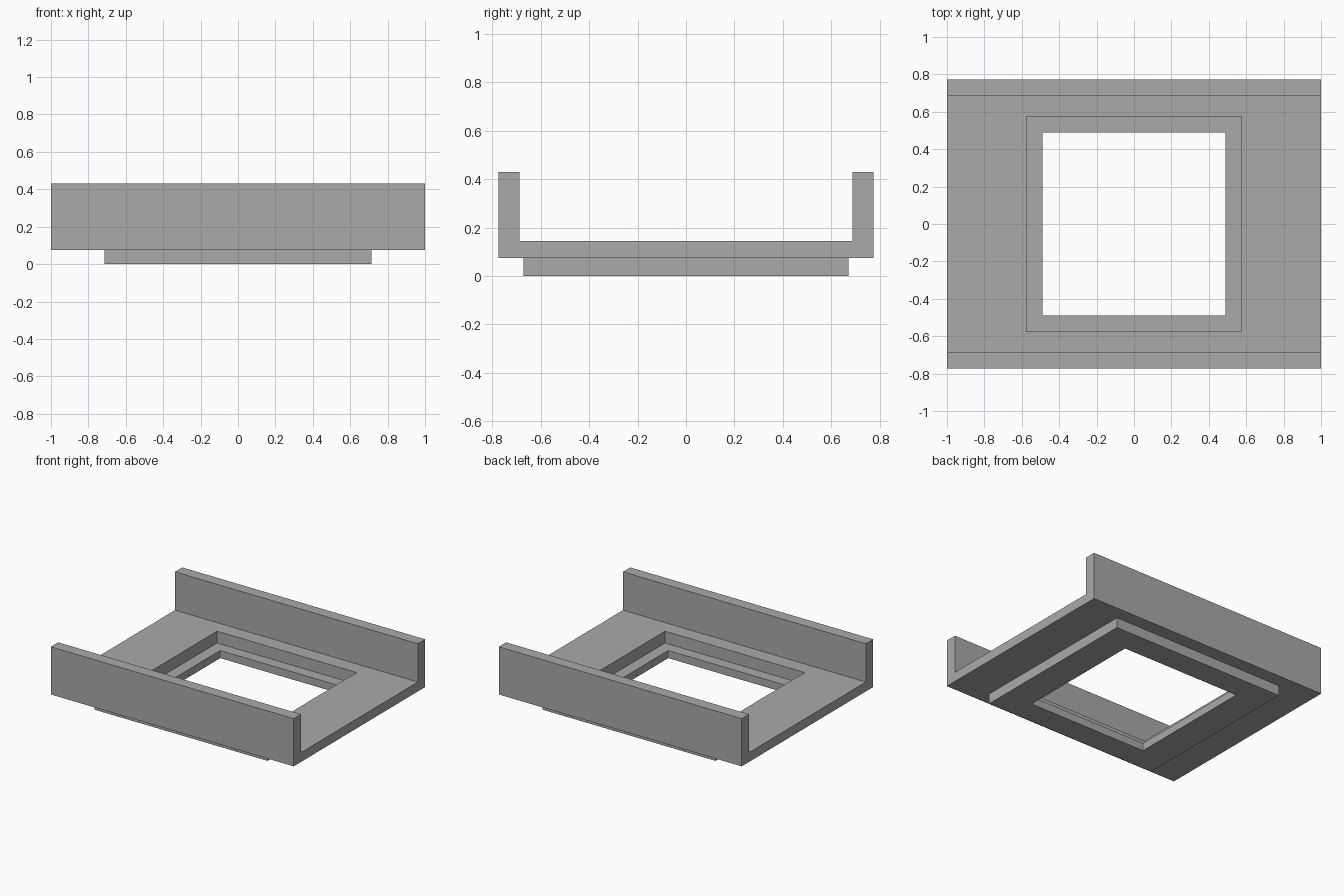
import bpy
import bmesh

cube = bpy.data.objects.get("Cube")
if cube:
    bpy.data.objects.remove(cube, do_unlink=True)

LENGTH, HALF_DEPTH, HEIGHT = 2.0, 0.773, 0.43
FLOOR_BOTTOM, FLOOR_TOP, WALL_INNER = 0.075, 0.145, 0.687
LEDGE = 0.057

grey = bpy.data.materials.new("plain grey")
grey.use_nodes = True
colour = (0.4, 0.4, 0.4, 1)
grey.diffuse_color = colour
grey.node_tree.nodes["Principled BSDF"].inputs["Base Color"].default_value = colour


def prism(name, profile, length):
    """Extrude a (y, z) outline along x, centred on x = 0."""
    bm = bmesh.new()
    face = bm.faces.new([bm.verts.new((-length / 2, y, z)) for y, z in profile])
    extruded = bmesh.ops.extrude_face_region(bm, geom=[face])["geom"]
    verts = [v for v in extruded if isinstance(v, bmesh.types.BMVert)]
    bmesh.ops.translate(bm, verts=verts, vec=(length, 0, 0))
    bmesh.ops.recalc_face_normals(bm, faces=bm.faces)
    mesh = bpy.data.meshes.new(name)
    bm.to_mesh(mesh)
    bm.free()
    mesh.materials.append(grey)
    obj = bpy.data.objects.new(name, mesh)
    bpy.context.collection.objects.link(obj)
    return obj


def block(name, half_x, half_y, low, high):
    outline = [(-half_y, low), (half_y, low), (half_y, high), (-half_y, high)]
    return prism(name, outline, 2 * half_x)


def combine(target, tool, operation):
    mod = target.modifiers.new(tool.name, "BOOLEAN")
    mod.operation, mod.solver, mod.object = operation, "EXACT", tool
    bpy.context.view_layer.objects.active = target
    bpy.ops.object.modifier_apply(modifier=mod.name)
    bpy.data.objects.remove(tool, do_unlink=True)


# U-shaped channel: floor with a wall along the front and back
half = [(HALF_DEPTH, FLOOR_BOTTOM), (HALF_DEPTH, HEIGHT),
        (WALL_INNER, HEIGHT), (WALL_INNER, FLOOR_TOP)]
channel = prism("channel_tray", half + [(-y, z) for y, z in reversed(half)], LENGTH)

# Raised plinth under the floor, overlapping it so the two fuse
combine(channel, block("base_plinth", 0.713, 0.671, 0, 0.1), "UNION")

# Square recess with a ledge, and the smaller opening through it
combine(channel, block("recess_cutter", 0.575, 0.575, LEDGE, 0.3), "DIFFERENCE")
combine(channel, block("opening_cutter", 0.489, 0.489, -0.1, 0.2), "DIFFERENCE")
